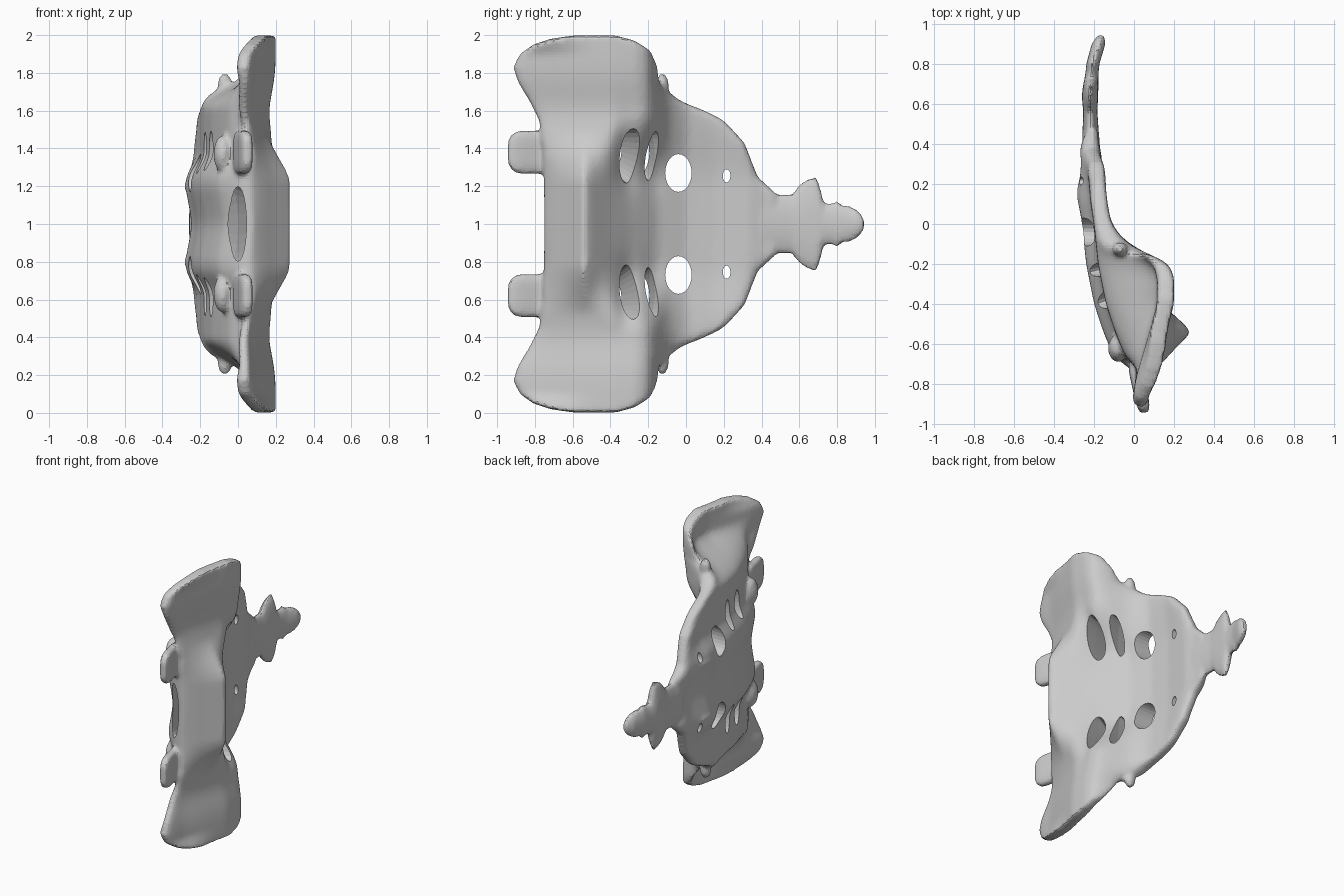
import bpy, bmesh, math
from mathutils import Vector, Matrix

if "Cube" in bpy.data.objects:
    bpy.data.objects.remove(bpy.data.objects["Cube"])


def lerp(table, v):
    if v <= table[0][0]:
        return table[0][1]
    for (a, p), (b, q) in zip(table, table[1:]):
        if v <= b:
            return p + (q - p) * (v - a) / (b - a)
    return table[-1][1]


def soft(table, v, r=.03):
    """Table lookup with rounded corners."""
    return sum(lerp(table, v + d * r) for d in (-1, -.5, 0, .5, 1)) / 5


def step(a, b, v):
    t = max(0, min(1, (v - a) / (b - a)))
    return t * t * (3 - 2 * t)


def gauss(dy, sy, du, su):
    return math.exp(-(dy / sy) ** 2 - (du / su) ** 2)


# Outline: leading and trailing y for each distance u from the mid plane
LEAD = [(0, -.75), (.4, -.755), (.55, -.78), (.65, -.83), (.75, -.89), (.83, -.915),
        (.9, -.88), (.95, -.81), (.98, -.72), (1, -.58)]
TRAIL = [(0, .5), (.16, .48), (.25, .38), (.43, .31), (.55, .2), (.6, .1), (.65, -.03),
         (.7, -.09), (.74, -.14), (.85, -.155), (.92, -.19), (.97, -.27), (1, -.38)]
# Surface heights x along y
BODY = [(-.75, .1), (-.64, .19), (-.54, .285), (-.5, .25), (-.4, .14), (-.3, .04), (-.15, -.09),
        (0, -.155), (.15, -.17), (.33, -.16), (.41, -.175), (.5, -.175)]
WING = [(-.91, .07), (-.75, .1), (-.6, .145), (-.4, .2), (-.25, .2), (-.18, .16), (-.1, -.03),
        (0, -.115), (.15, -.135), (.33, -.12), (.41, -.16), (.5, -.175)]
DORSAL = [(-.78, .0), (-.72, -.03), (-.67, -.09), (-.55, -.14), (-.4, -.19), (-.2, -.23), (0, -.25),
          (.12, -.27), (.3, -.255), (.4, -.265), (.5, -.235)]


def front_x(y, u):
    w = step(.2, .6 - .1 * step(-.2, -.5, y), u)
    x = lerp(BODY, y) * (1 - w) + soft(WING, y) * w
    x -= .03 * math.exp(-((u - .6) / .15) ** 2) * step(0, -.3, y)
    x -= .05 * gauss(y + .31, .06, u - .37, .17) + .03 * gauss(y + .19, .05, u - .37, .17)
    return x + .04 * step(.88, 1, u) * step(-.45, -.8, y)


def back_x(y, u):
    x = soft(DORSAL, y)
    x += .02 * math.exp(-(u / .1) ** 2) - .01 * math.exp(-((u - .2) / .06) ** 2)
    x += .05 * step(.24, .38, u) * step(.4, .1, y)
    f = front_x(y, u)
    w = step(.6, .84, u)
    x = x * (1 - w) + (f - .085) * w
    return min(x, f - .065)


def finish(bm, name):
    me = bpy.data.meshes.new(name)
    bm.to_mesh(me)
    bm.free()
    ob = bpy.data.objects.new(name, me)
    bpy.context.collection.objects.link(ob)
    return ob


def skin(rings, name):
    """Closed mesh through a list of equal-length rings."""
    bm = bmesh.new()
    loops = [[bm.verts.new(p) for p in r] for r in rings]
    n = len(loops[0])
    for a, b in zip(loops, loops[1:]):
        for i in range(n):
            bm.faces.new((a[i], a[(i + 1) % n], b[(i + 1) % n], b[i]))
    bm.faces.new(loops[0])
    bm.faces.new(loops[-1])
    bmesh.ops.recalc_face_normals(bm, faces=bm.faces)
    return finish(bm, name)


def lump(name, loc, radii, cube=False, tilt=0):
    bm = bmesh.new()
    if cube:
        bmesh.ops.create_cube(bm, size=2)
        bmesh.ops.bevel(bm, geom=bm.edges[:], offset=.55, segments=3, affect='EDGES', profile=.5)
    else:
        bmesh.ops.create_uvsphere(bm, u_segments=20, v_segments=12, radius=1)
    mat = Matrix.Translation(loc) @ Matrix.Rotation(tilt, 4, 'Z') @ Matrix.Diagonal((*radii, 1))
    bmesh.ops.transform(bm, matrix=mat, verts=bm.verts)
    return finish(bm, name)


# Main plate with wings
rings = []
for i in range(-50, 51):
    u = math.sin(abs(i) / 50 * math.pi / 2) * .998
    z = 1 + math.copysign(u, i)
    y0, y1 = lerp(LEAD, u), lerp(TRAIL, u)
    N = 60
    top, bottom = [], []
    for k in range(N + 1):
        c = -math.cos(math.pi * k / N)
        y = y0 + (y1 - y0) * (c + 1) / 2
        th = .12 + .88 * max(0, 1 - abs(c) ** 16) ** .5
        f, b = front_x(y, u), back_x(y, u)
        f2 = f - (f - b) * (1 - th) * .35
        top.append((f2, y, z))
        bottom.append((f2 - (f - b) * th, y, z))
    rings.append(top + bottom[::-1])
bone = skin(rings, "sacrum_bone")
parts = [bone]

# Tail segments
TAIL = [(.4, .2), (.48, .16), (.56, .16), (.6, .21), (.64, .24), (.69, .255), (.71, .2), (.73, .11),
        (.77, .11), (.8, .125), (.83, .1), (.86, .1), (.9, .08), (.93, .055), (.945, .02)]
rings = []
for y, w in TAIL:
    cx = lerp([(.4, -.215), (.65, -.22), (.8, -.205), (.94, -.165)], y)
    t = lerp([(.4, .045), (.55, .035), (.66, .042), (.75, .032), (.9, .035), (.945, .015)], y)
    rings.append([(cx + t * math.sin(a), y, 1 + w * math.cos(a))
                  for a in (k * math.tau / 28 for k in range(28))])
parts.append(skin(rings, "tail"))

# Paired articular processes and knobs
for s in (-1, 1):
    parts.append(lump("upper_process", (.025, -.81, 1 + s * .38), (.034, .135, .115), True, .22))
    parts.append(lump("rear_process", (-.08, -.62, 1 + s * .37), (.05, .07, .1)))
    parts.append(lump("side_knob", (-.07, -.125, 1 + s * .73), (.04, .035, .07)))
    parts.append(lump("rear_tubercle", (-.24, .15, 1 + s * .2), (.045, .12, .035)))

# Fuse into one smooth bone
bpy.ops.object.select_all(action='DESELECT')
for p in parts:
    p.select_set(True)
bpy.context.view_layer.objects.active = bone
bpy.ops.object.join()
m = bone.modifiers.new("fuse", 'REMESH')
m.mode = 'VOXEL'
m.voxel_size = .014
m = bone.modifiers.new("soften", 'SMOOTH')
m.factor = .5
m.iterations = 6


# Openings: tapered tunnels from (x, y, z, radius y, radius z) stations
def cut(name, *stations):
    ring = [k * math.tau / 24 for k in range(24)]
    ob = skin([[(x, y + ry * math.cos(t), z + rz * math.sin(t)) for t in ring]
               for x, y, z, ry, rz in stations], name)
    add_cut(ob)


def add_cut(ob):
    ob.hide_render = True
    ob.hide_set(True)
    m = bone.modifiers.new("cut", 'BOOLEAN')
    m.operation = 'DIFFERENCE'
    m.solver = 'MANIFOLD'
    m.object = ob


for s in (-1, 1):
    cut("first_opening", (.25, -.24, 1 + s * .34, .07, .17), (.02, -.32, 1 + s * .36, .055, .14),
        (-.35, -.46, 1 + s * .41, .03, .07))
    cut("second_opening", (.15, -.12, 1 + s * .34, .05, .15), (-.06, -.2, 1 + s * .36, .035, .13),
        (-.35, -.27, 1 + s * .39, .035, .09))
    cut("third_opening", (.3, -.04, 1 + s * .27, .07, .1), (-.5, -.04, 1 + s * .27, .07, .1))
    cut("fourth_opening", (.3, .215, 1 + s * .255, .02, .035), (-.5, .215, 1 + s * .255, .02, .035))

# Spinal canal
rings = []
for y, x, r in ((-.85, .0, .045), (-.7, .0, .045), (-.5, -.05, .05), (-.3, -.11, .035), (-.2, -.15, .02)):
    rings.append([(x + r * math.sin(t), y, 1 + 4.4 * r * math.cos(t)) for t in
                  (k * math.tau / 24 for k in range(24))])
add_cut(skin(rings, "spinal_canal"))

bpy.context.view_layer.objects.active = bone
bone.select_set(True)
bpy.ops.object.shade_smooth_by_angle(angle=math.radians(50))
for p in bone.data.polygons:
    p.use_smooth = True
